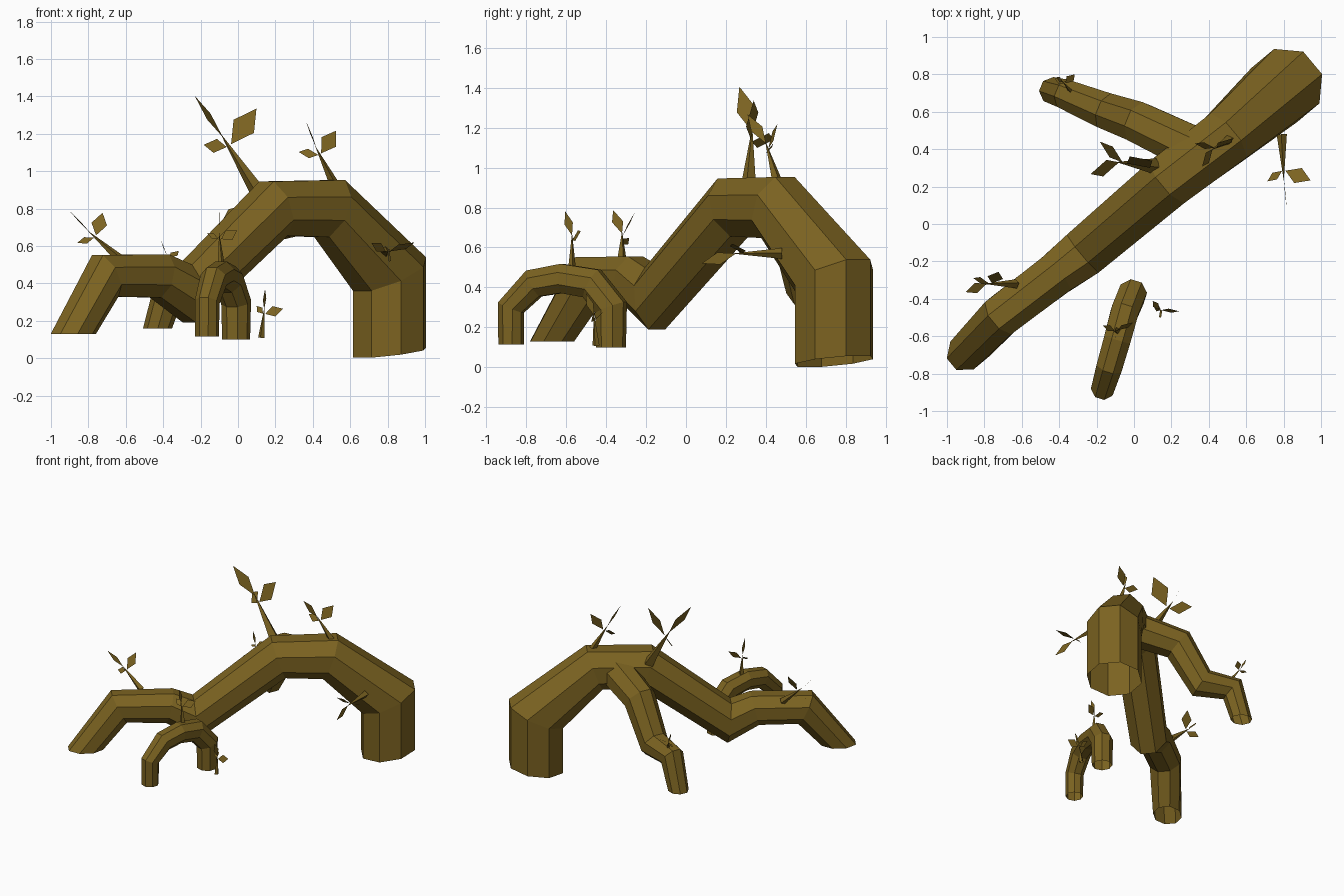
import bpy, math
from mathutils import Vector as V

if "Cube" in bpy.data.objects:
    bpy.data.objects.remove(bpy.data.objects["Cube"])

bark = bpy.data.materials.new("bark")
bark.diffuse_color = (0.2, 0.125, 0.015, 1)
bark.use_nodes = True
bark.node_tree.nodes["Principled BSDF"].inputs["Base Color"].default_value = bark.diffuse_color


def make(name, verts, faces):
    me = bpy.data.meshes.new(name)
    me.from_pydata(verts, [], faces)
    me.materials.append(bark)
    ob = bpy.data.objects.new(name, me)
    bpy.context.collection.objects.link(ob)
    return ob


def root(name, path, start_cut=None, end_cut=None, n=8):
    """Open octagonal tube with mitred bends; path entries are (x, y, z, radius)."""
    pts = [V(p[:3]) for p in path]
    plan = pts[-1] - pts[0]
    side = V((plan.y, -plan.x, 0)).normalized()
    segs = [(b - a).normalized() for a, b in zip(pts, pts[1:])]
    verts, faces = [], []
    for i, p in enumerate(pts):
        a, b = segs[max(i - 1, 0)], segs[min(i, len(segs) - 1)]
        t = (a + b).normalized()
        if i == 0 and start_cut:
            t = V(start_cut).normalized()
        if i == len(pts) - 1 and end_cut:
            t = V(end_cut).normalized()
        up = side.cross(t).normalized() / max(abs(t.dot(b)), 0.5)
        r = path[i][3]
        for k in range(n):
            w = 2 * math.pi * (k + 0.5) / n
            verts.append(p + side * r * math.cos(w) + up * r * math.sin(w))
    for i in range(len(pts) - 1):
        for k in range(n):
            l = (k + 1) % n
            faces.append((i * n + k, i * n + l, i * n + n + l, i * n + n + k))
    return make(name, verts, faces)


def twig(name, base, tip, side, thick=0.12):
    """Tapered sprig with three diamond leaves, scaled to the stem length."""
    base, tip = V(base), V(tip)
    axis = tip - base
    L = axis.length
    t = axis / L
    s = V(side)
    s = (s - t * s.dot(t)).normalized()
    m = t.cross(s)
    at = lambda a, b, c: base + (t * a + s * b + m * c) * L
    # four-sided stem
    verts = [at(0, thick * x, thick * y) for x, y in ((1, 0), (0, 1), (-1, 0), (0, -1))]
    verts.append(at(1.08, 0, 0))
    faces = [(k, (k + 1) % 4, 4) for k in range(4)]
    # leaves: foot, point and half-width vector in (along, side, across)
    for foot, point, wide in (
            ((1.0, 0, 0), (1.75, 0.02, -0.22), (0.03, 0.02, 0.13)),
            ((0.85, 0.05, 0), (1.1, 0.64, 0.15), (0.17, -0.09, 0.06)),
            ((0.85, -0.03, 0), (1.08, -0.36, 0.24), (0.08, 0.06, 0.09))):
        f, p, w = V(foot), V(point), V(wide)
        mid = f.lerp(p, 0.5)
        o = len(verts)
        verts += [at(*q) for q in (f, mid + w, p, mid - w)]
        faces.append((o, o + 1, o + 2, o + 3))
    return make(name, verts, faces)


# Large root running diagonally over two humps
root("main_root", [
    (0.81, 0.74, 0.03, 0.205), (0.81, 0.74, 0.45, 0.205),
    (0.49, 0.46, 0.80, 0.165), (0.19, 0.235, 0.80, 0.157),
    (-0.27, -0.155, 0.345, 0.143), (-0.42, -0.27, 0.44, 0.125),
    (-0.71, -0.49, 0.44, 0.12), (-0.88, -0.67, 0.13, 0.105)],
    (-0.11, -0.09, 1), (0, 0, -1))

# Branch root dropping off the back
root("back_root", [
    (0.32, 0.40, 0.78, 0.13), (0.03, 0.54, 0.70, 0.118),
    (-0.14, 0.60, 0.41, 0.105), (-0.36, 0.69, 0.40, 0.085),
    (-0.43, 0.71, 0.16, 0.075)], None, (0, 0, -1))

# Small separate arch at the front
root("small_arch_root", [
    (-0.165, -0.875, 0.115, 0.064), (-0.165, -0.875, 0.30, 0.066),
    (-0.13, -0.76, 0.42, 0.075), (-0.09, -0.62, 0.445, 0.078),
    (-0.05, -0.47, 0.42, 0.08), (-0.01, -0.375, 0.30, 0.08),
    (-0.01, -0.375, 0.10, 0.075)])

# Leafy sprigs
for name, base, tip, side in (
        ("twig_crest_tall", (0.11, 0.31, 0.88), (-0.08, 0.33, 1.18), (0.83, -0.2, 0.5)),
        ("twig_crest_short", (0.52, 0.46, 0.92), (0.42, 0.40, 1.12), (0.83, 0.2, 0.5)),
        ("twig_low_hump", (-0.63, -0.32, 0.53), (-0.79, -0.32, 0.67), (0.7, 0.25, 0.7)),
        ("twig_small_arch", (-0.09, -0.57, 0.50), (-0.10, -0.57, 0.66), (1, 0.2, 0)),
        ("twig_ground", (0.125, -0.45, 0.11), (0.14, -0.46, 0.26), (1, -0.3, 0)),
        ("twig_side", (0.79, 0.48, 0.57), (0.80, 0.25, 0.57), (1, 0, 0.1)),
        ("twig_back", (-0.33, 0.70, 0.46), (-0.38, 0.76, 0.55), (0.7, 0.3, 0.4))):
    twig(name, base, tip, side)
